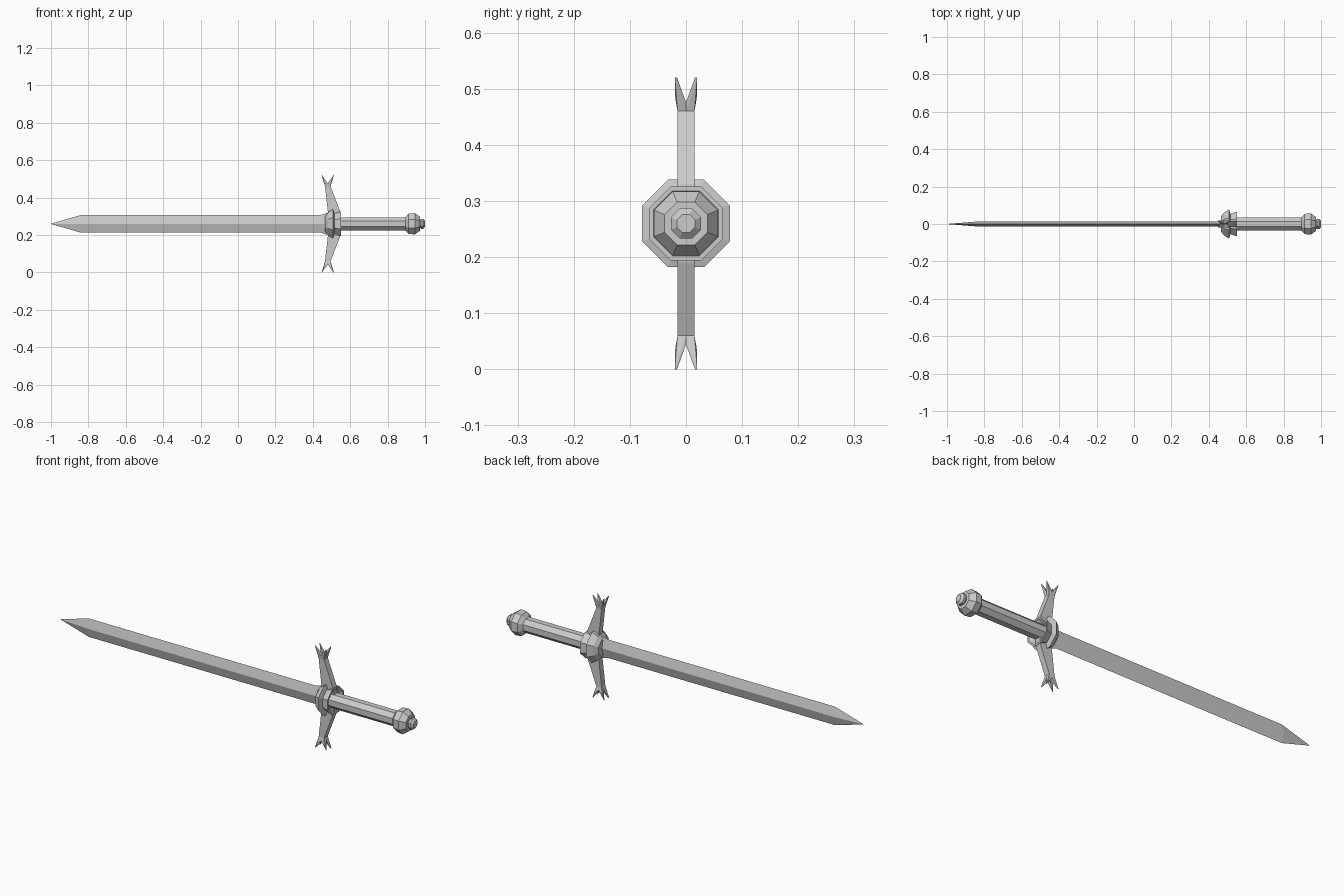
import bpy, bmesh, math

if "Cube" in bpy.data.objects:
    bpy.data.objects.remove(bpy.data.objects["Cube"])

AXIS_Z = 0.26  # height of the sword's long axis


def finish(name, bm):
    bmesh.ops.recalc_face_normals(bm, faces=bm.faces)
    mesh = bpy.data.meshes.new(name)
    bm.to_mesh(mesh)
    bm.free()
    obj = bpy.data.objects.new(name, mesh)
    obj.location.z = AXIS_Z
    bpy.context.collection.objects.link(obj)
    return obj


def loft(name, rings):
    """Skin a list of equal-length point rings and cap both ends."""
    bm = bmesh.new()
    loops = [[bm.verts.new(p) for p in ring] for ring in rings]
    n = len(loops[0])
    for a, b in zip(loops, loops[1:]):
        for i in range(n):
            j = (i + 1) % n
            bm.faces.new((a[i], a[j], b[j], b[i]))
    bm.faces.new(loops[0])
    bm.faces.new(loops[-1])
    return finish(name, bm)


def octagon_lathe(name, profile):
    """Eight-sided turning around x; profile holds (x, flat-to-axis distance)."""
    rings = []
    for x, flat in profile:
        r = flat / math.cos(math.pi / 8)
        angles = [math.pi / 8 + i * math.pi / 4 for i in range(8)]
        rings.append([(x, r * math.cos(a), r * math.sin(a)) for a in angles])
    return loft(name, rings)


# Blade: diamond section, pointed tip, slight flare at the root
blade_sections = [(-1.0, 0.0008, 0.0005), (-0.84, 0.047, 0.013),
                  (0.44, 0.047, 0.013), (0.475, 0.058, 0.013), (0.49, 0.058, 0.013)]
loft("blade", [[(x, 0, h), (x, t, 0), (x, 0, -h), (x, -t, 0)]
               for x, h, t in blade_sections])

# Hub: two flared octagonal rings, hollowed on the grip side
octagon_lathe("guard_hub", [(0.465, 0.04), (0.48, 0.06), (0.508, 0.078),
                            (0.515, 0.054), (0.55, 0.066), (0.55, 0.058),
                            (0.53, 0.036)])

# Grip
octagon_lathe("grip", [(0.52, 0.035), (0.91, 0.035)])

# Pommel with end knob
octagon_lathe("pommel", [(0.895, 0.035), (0.912, 0.054), (0.945, 0.057),
                         (0.972, 0.038), (0.972, 0.022), (0.979, 0.027),
                         (0.99, 0.027), (1.0, 0.016)])


def mirror_down(obj):
    mod = obj.modifiers.new("mirror", 'MIRROR')
    mod.use_axis = (False, False, True)


# Crossguard arms: tapered square bars leaning towards the blade
arm_sections = [(0.03, 0.485, 0.55), (0.07, 0.48, 0.545), (0.20, 0.465, 0.495)]
arm = loft("guard_arms", [[(x0, -0.015, z), (x1, -0.015, z),
                           (x1, 0.015, z), (x0, 0.015, z)]
                          for z, x0, x1 in arm_sections])
mirror_down(arm)

# Four splayed prongs at each arm end
prong_points = [(0, 0, 0.20), (0.015, 0, 0.20), (0, 0.015, 0.20), (0.015, 0.015, 0.20),
                (0, 0, 0.216), (0.018, 0.0, 0.216), (0, 0.018, 0.216),
                (0.021, 0.02, 0.23), (0.033, 0.02, 0.26), (0.031, 0.016, 0.26)]
bm = bmesh.new()
for sx in (-1, 1):
    for sy in (-1, 1):
        verts = [bm.verts.new((0.48 + sx * x, sy * y, z)) for x, y, z in prong_points]
        hull = bmesh.ops.convex_hull(bm, input=verts)
        spare = [v for v in hull["geom_interior"] if isinstance(v, bmesh.types.BMVert)]
        bmesh.ops.delete(bm, geom=spare, context='VERTS')
mirror_down(finish("guard_prongs", bm))
